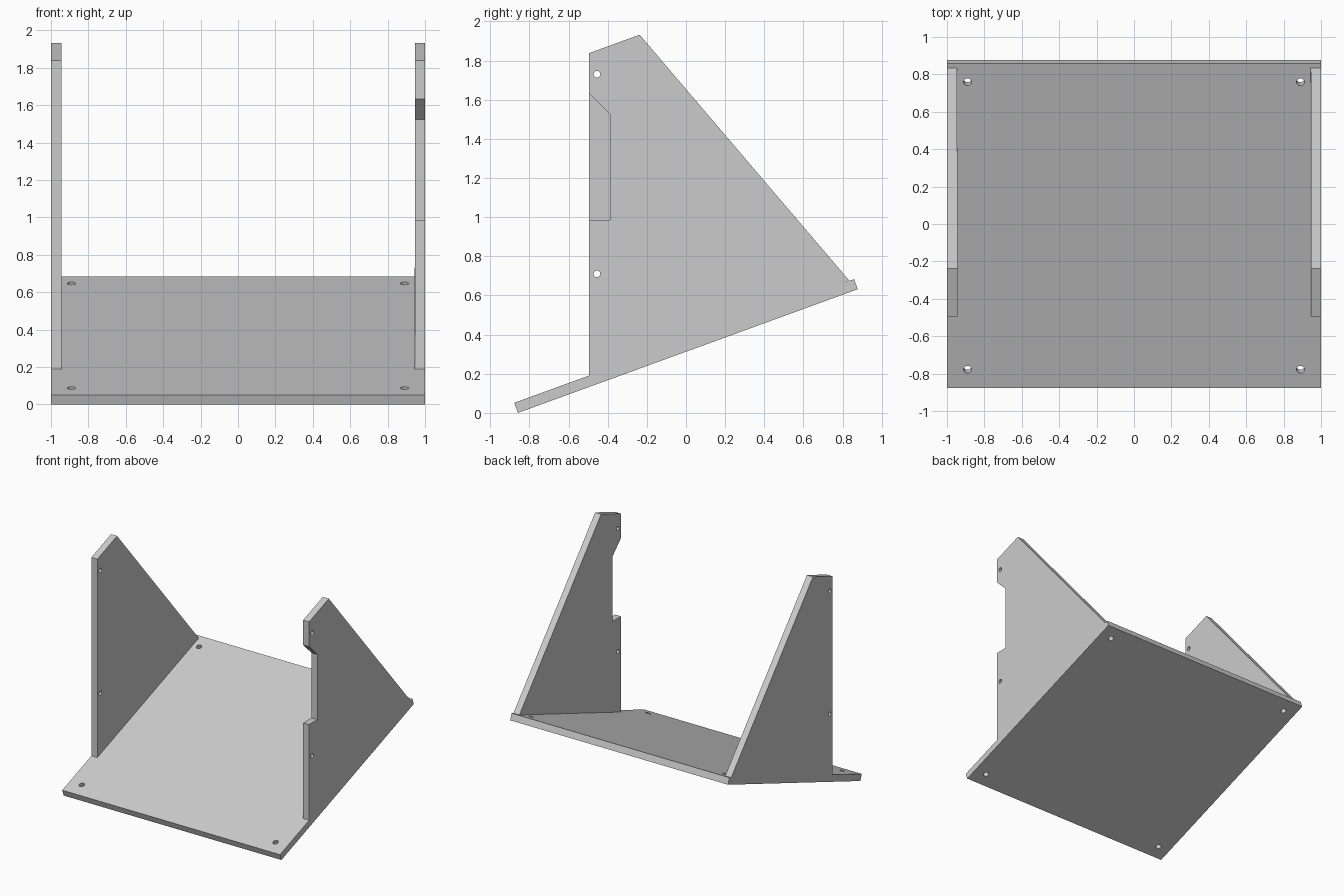
import bpy
import bmesh
from math import cos, sin, pi, radians

cube = bpy.data.objects.get("Cube")
if cube:
    bpy.data.objects.remove(cube, do_unlink=True)

GREY = (0.6, 0.6, 0.6, 1.0)
mat = bpy.data.materials.new("light grey")
mat.use_nodes = True
mat.diffuse_color = GREY
mat.node_tree.nodes["Principled BSDF"].inputs["Base Color"].default_value = GREY

THICK = 0.055
TILT = radians(20)
LENGTH = 1.847
MID_Z = (LENGTH * sin(TILT) + THICK * cos(TILT)) / 2


def circle(cx, cy, r, n=24):
    return [(cx + r * cos(2 * pi * i / n), cy + r * sin(2 * pi * i / n)) for i in range(n)]


def sheet(name, outline, holes, location, rotation):
    """Flat board cut from an outline with round holes through it."""
    curve = bpy.data.curves.new(name, "CURVE")
    curve.dimensions = "2D"
    curve.fill_mode = "BOTH"
    curve.extrude = THICK / 2
    for loop in [outline] + holes:
        spline = curve.splines.new("POLY")
        spline.points.add(len(loop) - 1)
        for point, (x, y) in zip(spline.points, loop):
            point.co = (x, y, 0, 1)
        spline.use_cyclic_u = True
    temp = bpy.data.objects.new(name + "_outline", curve)
    bpy.context.collection.objects.link(temp)
    graph = bpy.context.evaluated_depsgraph_get()
    mesh = bpy.data.meshes.new_from_object(temp.evaluated_get(graph))
    bpy.data.objects.remove(temp, do_unlink=True)
    bpy.data.curves.remove(curve)

    bm = bmesh.new()
    bm.from_mesh(mesh)
    bmesh.ops.remove_doubles(bm, verts=bm.verts, dist=0.0005)
    bmesh.ops.recalc_face_normals(bm, faces=bm.faces)
    for face in bm.faces:
        face.smooth = False
        face.material_index = 0
    bm.to_mesh(mesh)
    bm.free()
    mesh.name = name
    mesh.materials.clear()
    mesh.materials.append(mat)
    obj = bpy.data.objects.new(name, mesh)
    obj.location = location
    obj.rotation_euler = rotation
    bpy.context.collection.objects.link(obj)
    return obj


# Tilted base plate with four corner holes
h = LENGTH / 2
base_holes = [circle(x, y, 0.021) for x in (-0.89, 0.89) for y in (-0.818, 0.818)]
sheet("base_plate", [(-1, -h), (1, -h), (1, h), (-1, h)], base_holes,
      (0, 0, MID_Z), (TILT, 0, 0))

# Upright side panels; the left one has a notch in its front edge
FRONT = -0.495
panel = [(FRONT, 0.19), (0.835, 0.675), (-0.237, 1.932), (FRONT, 1.838)]
notch = [(FRONT, 1.632), (-0.387, 1.525), (-0.387, 0.985), (FRONT, 0.985)]
side_holes = [circle(-0.455, z, 0.017) for z in (0.71, 1.73)]
for name, side, outline in (("left_panel", 1, panel + notch), ("right_panel", -1, panel)):
    sheet(name, outline, side_holes, (side * (1 - THICK / 2), 0, 0), (pi / 2, 0, pi / 2))
